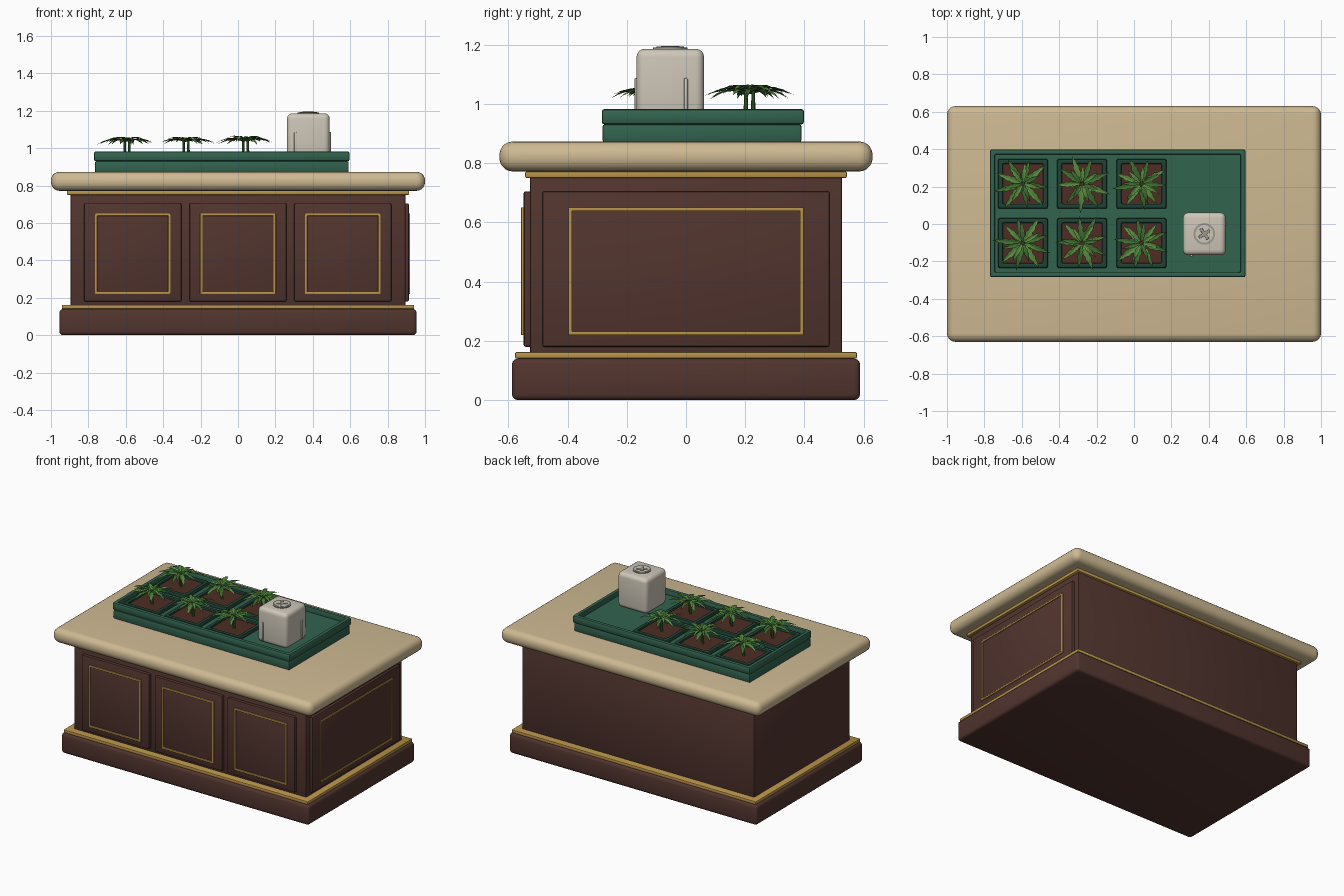
import bpy, bmesh, math, random
from mathutils import Matrix, Vector

random.seed(4)
old = bpy.data.objects.get("Cube")
if old:
    bpy.data.objects.remove(old)


def material(name, r, g, b):
    m = bpy.data.materials.new(name)
    m.use_nodes = True
    m.diffuse_color = (r, g, b, 1)
    m.node_tree.nodes["Principled BSDF"].inputs["Base Color"].default_value = (r, g, b, 1)
    return m


WOOD = material("dark wood", 0.084, 0.035, 0.028)
GOLD = material("brass", 0.48, 0.29, 0.065)
STONE = material("tan stone", 0.62, 0.49, 0.29)
GREEN = material("tray green", 0.032, 0.125, 0.078)
POT = material("pot green", 0.014, 0.055, 0.036)
SOIL = material("soil", 0.075, 0.027, 0.018)
CREAM = material("cream plastic", 0.62, 0.57, 0.48)
GREY = material("knob grey", 0.34, 0.33, 0.29)
LEAF = material("leaf", 0.05, 0.155, 0.03)
LIGHT = material("light leaf", 0.1, 0.26, 0.05)


def finish(name, bm, *mats, smooth=True):
    bmesh.ops.recalc_face_normals(bm, faces=bm.faces)
    me = bpy.data.meshes.new(name)
    bm.to_mesh(me)
    bm.free()
    for m in mats:
        me.materials.append(m)
    ob = bpy.data.objects.new(name, me)
    bpy.context.collection.objects.link(ob)
    if smooth:
        bpy.ops.object.select_all(action='DESELECT')
        ob.select_set(True)
        bpy.context.view_layer.objects.active = ob
        bpy.ops.object.shade_smooth_by_angle(angle=math.radians(35))
    return ob


def box(name, x, y, z, mat, bevel=0.0, seg=2):
    """Box from (min, max) ranges with optional rounded edges."""
    bm = bmesh.new()
    bmesh.ops.create_cube(bm, size=1)
    for v in bm.verts:
        v.co = Vector([(a + b) / 2 + c * (b - a) for c, (a, b) in zip(v.co, (x, y, z))])
    if bevel:
        bmesh.ops.bevel(bm, geom=bm.edges[:], offset=bevel, segments=seg,
                        profile=0.5, affect='EDGES')
    return finish(name, bm, mat)


def frame(name, place, w, h, strip, depth, mat, bevel=0.003):
    """Rectangular ring in its own XY plane, rising along local z."""
    bm = bmesh.new()
    corners = [(-1, -1), (1, -1), (1, 1), (-1, 1)]
    rings = [[bm.verts.new((sx * (w / 2 - d), sy * (h / 2 - d), z)) for sx, sy in corners]
             for d, z in ((0, 0), (0, depth), (strip, depth), (strip, 0))]
    for i in range(4):
        a, b = rings[i], rings[(i + 1) % 4]
        for k in range(4):
            n = (k + 1) % 4
            bm.faces.new((a[k], a[n], b[n], b[k]))
    bmesh.ops.bevel(bm, geom=bm.edges[:], offset=bevel, segments=2, profile=0.5, affect='EDGES')
    bm.transform(place)
    return finish(name, bm, mat)


def cylinder(name, loc, r, h, mat, sides=24, r2=None):
    bm = bmesh.new()
    bmesh.ops.create_cone(bm, cap_ends=True, segments=sides, radius1=r,
                          radius2=r if r2 is None else r2, depth=h)
    bm.transform(Matrix.Translation(loc))
    return finish(name, bm, mat)


# Cabinet body, plinth, trims and worktop
def slab(name, hx, hy, z, mat, bevel, seg=2):
    return box(name, (-hx, hx), (-hy, hy), z, mat, bevel, seg)


slab("plinth", 0.955, 0.588, (0, 0.14), WOOD, 0.02, 3)
slab("lower_trim", 0.942, 0.577, (0.14, 0.162), GOLD, 0.005)
slab("cabinet_body", 0.895, 0.527, (0.15, 0.76), WOOD, 0.004)
slab("upper_trim", 0.915, 0.543, (0.75, 0.772), GOLD, 0.005)
slab("worktop", 1.0, 0.63, (0.772, 0.873), STONE, 0.045, 5)

# Raised panels with brass frames
LOW, HIGH, MID = 0.18, 0.705, 0.435
for i, cx in enumerate((-0.563, 0, 0.56)):
    box(f"front_panel_{i + 1}", (cx - 0.26, cx + 0.26), (-0.548, -0.52), (LOW, HIGH), WOOD, 0.007)
    place = Matrix.Translation((cx, -0.546, MID)) @ Matrix.Rotation(math.pi / 2, 4, 'X')
    frame(f"front_brass_frame_{i + 1}", place, 0.405, 0.432, 0.013, 0.011, GOLD)
box("left_side_panel", (0.88, 0.913), (-0.485, 0.485), (LOW, HIGH), WOOD, 0.007)
place = (Matrix.Translation((0.911, 0, MID)) @ Matrix.Rotation(math.pi / 2, 4, 'Z')
         @ Matrix.Rotation(math.pi / 2, 4, 'X'))
frame("left_side_brass_frame", place, 0.795, 0.432, 0.013, 0.009, GOLD)

# Seed tray
TX, TY, FLOOR = -0.087, 0.057, 0.947
box("tray_base", (-0.765, 0.592), (-0.282, 0.39), (0.87, 0.931), GREEN, 0.008)
box("tray_floor", (-0.76, 0.585), (-0.275, 0.385), (0.925, FLOOR), GREEN)
frame("tray_rim", Matrix.Translation((TX, TY, 0.931)), 1.365, 0.682, 0.026, 0.051, GREEN, 0.007)


# Plants: serrated, folded leaves fanned around a short stem
def leaf(bm, length, angle, z, lift, droop, shade):
    steps = 9
    turn = Matrix.Rotation(angle, 3, 'Z')
    rows = []
    for i in range(steps + 1):
        t = i / steps
        half = length * 0.125 * math.sin(math.pi * t ** 0.75) * (1.0 if i % 2 else 0.72)
        height = z + lift * math.sin(math.pi * t * 0.8) - droop * t * t
        rows.append([bm.verts.new(turn @ Vector((0.006 + length * t, s * half, height + abs(s) * half * 0.3)))
                     for s in (-1, 0, 1)])
    for a, b in zip(rows, rows[1:]):
        for k in (0, 1):
            f = bm.faces.new((a[k], a[k + 1], b[k + 1], b[k]))
            f.material_index = shade


def plant(name, x, y, top):
    bm = bmesh.new()
    start = random.uniform(0, math.pi)
    for layer, (count, size, rise) in enumerate(((9, 0.145, 0), (7, 0.105, 0.01))):
        for i in range(count):
            angle = start + layer * 0.3 + math.tau * i / count + random.uniform(-0.12, 0.12)
            leaf(bm, size * random.uniform(0.88, 1.1), angle, top + rise, 0.016,
                 random.uniform(0.01, 0.028), (i + layer) % 2)
    bmesh.ops.remove_doubles(bm, verts=bm.verts[:], dist=0.0001)
    bm.transform(Matrix.Translation((x, y, 0)))
    finish(name + "_leaves", bm, LEAF, LIGHT, smooth=False)
    for k, dx in enumerate((-0.012, 0.013)):
        cylinder(f"{name}_stem_{k + 1}", (x + dx, y - dx, (0.95 + top) / 2), 0.008,
                 top - 0.94, LEAF, 8, 0.006)


# Pots in two rows of three
for r, y in enumerate((-0.102, 0.215)):
    for c, x in enumerate((-0.594, -0.278, 0.04)):
        tag = f"{r + 1}_{c + 1}"
        frame("pot_rim_" + tag, Matrix.Translation((x, y, FLOOR - 0.01)), 0.266, 0.266, 0.026,
              0.034, POT, 0.008)
        box("soil_" + tag, (x - 0.113, x + 0.113), (y - 0.113, y + 0.113), (FLOOR - 0.01, 0.958), SOIL)
        plant("plant_" + tag, x, y, 1.035 + random.uniform(-0.003, 0.006))

# Dispenser box with ribs and a screw knob
CX, CY, TOP = 0.376, -0.053, 1.186
box("dispenser_box", (CX - 0.114, CX + 0.114), (CY - 0.114, CY + 0.114), (FLOOR - 0.005, TOP),
    CREAM, 0.028, 4)
box("front_rib", (0.3, 0.313), (-0.174, -0.16), (0.96, 1.087), CREAM, 0.004)
box("side_rib", (0.48, 0.497), (-0.007, 0.006), (0.96, 1.087), CREAM, 0.004)
cylinder("knob", (CX, CY, TOP), 0.058, 0.01, GREY, 32)
frame_ring = cylinder("knob_cap", (CX, CY, TOP + 0.004), 0.047, 0.006, CREAM, 32)
for i in range(2):
    bar = box(f"knob_bar_{i + 1}", (-0.034, 0.034), (-0.008, 0.008), (0, 0.004), GREY, 0.001, 1)
    bar.location = (CX, CY, TOP + 0.005)
    bar.rotation_euler.z = 0.6 + i * math.pi / 2
